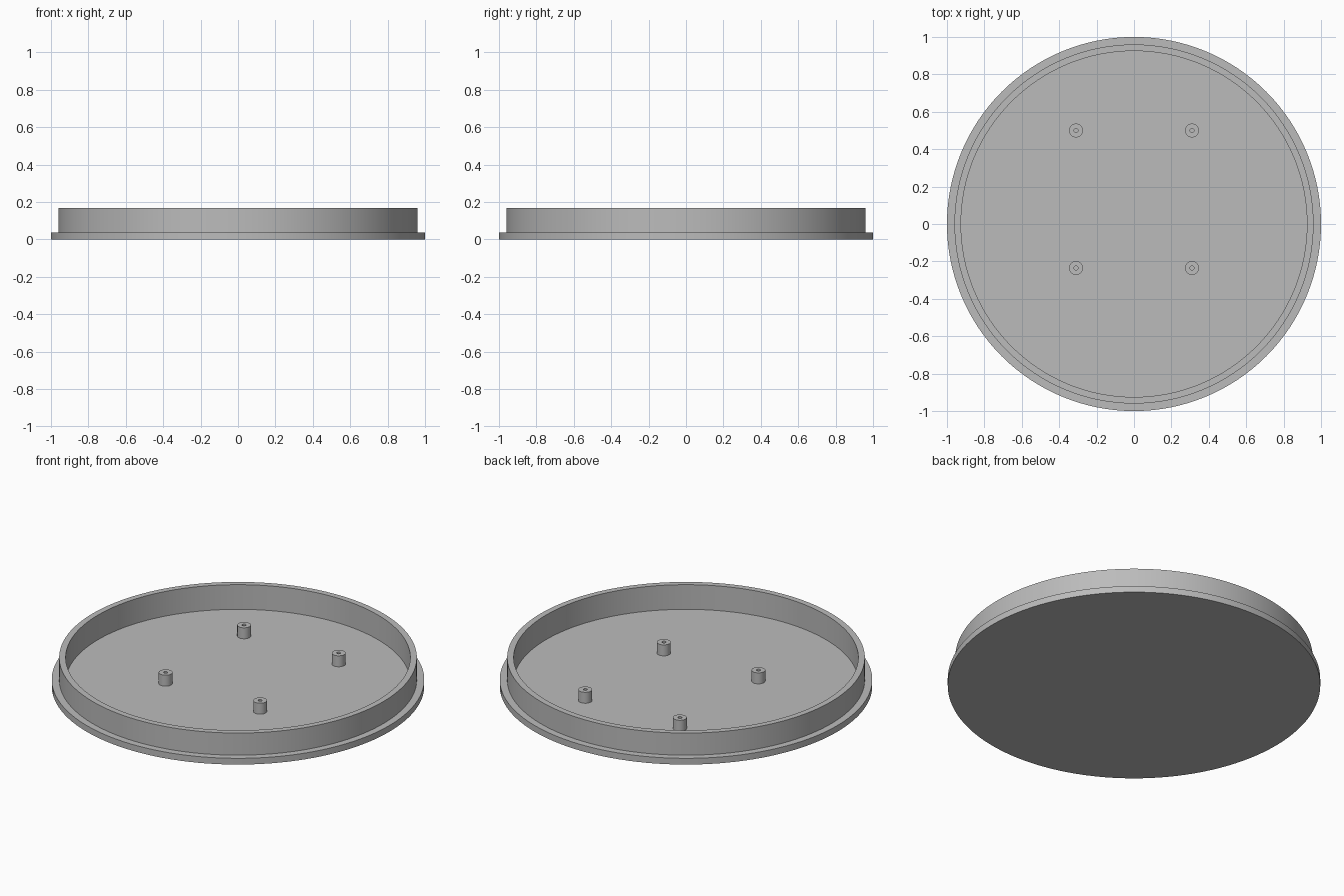
import bpy
import math

if "Cube" in bpy.data.objects:
    bpy.data.objects.remove(bpy.data.objects["Cube"], do_unlink=True)

grey = bpy.data.materials.new("plain grey")
grey.use_nodes = True
GREY = (0.5, 0.5, 0.5, 1)
grey.diffuse_color = GREY
grey.node_tree.nodes["Principled BSDF"].inputs["Base Color"].default_value = GREY


def lathe(name, profile, segments, location=(0, 0, 0)):
    """Revolve a (radius, height) profile about z; end caps close on the axis."""
    verts, faces = [], []
    n = len(profile)
    for i in range(segments):
        a = 2 * math.pi * i / segments
        verts += [(r * math.cos(a), r * math.sin(a), z) for r, z in profile]
    for i in range(segments):
        j = (i + 1) % segments
        for k in range(n - 1):
            faces.append((i * n + k, j * n + k, j * n + k + 1, i * n + k + 1))
    # flat caps at both ends of the profile
    faces.append([i * n for i in reversed(range(segments))])
    faces.append([i * n + n - 1 for i in range(segments)])
    mesh = bpy.data.meshes.new(name)
    mesh.from_pydata(verts, [], faces)
    mesh.materials.append(grey)
    obj = bpy.data.objects.new(name, mesh)
    obj.location = location
    bpy.context.collection.objects.link(obj)
    bpy.ops.object.select_all(action="DESELECT")
    obj.select_set(True)
    bpy.context.view_layer.objects.active = obj
    bpy.ops.object.shade_smooth_by_angle(angle=math.radians(30))
    return obj


FLOOR, FLANGE, RIM, POST = 0.022, 0.037, 0.168, 0.087

# Round lid: flange, raised wall and recessed floor
lathe("lid", [(1, 0), (1, FLANGE), (0.96, FLANGE), (0.96, RIM),
              (0.925, RIM), (0.925, FLOOR)], 128)

# Four hollow standoff posts
for side, x in (("right", -0.31), ("left", 0.31)):
    for end, y in (("front", -0.235), ("back", 0.5)):
        lathe(f"{end}_{side}_post",
              [(0.037, FLOOR), (0.037, POST), (0.011, POST), (0.011, FLOOR + 0.001)],
              32, (x, y, 0))
